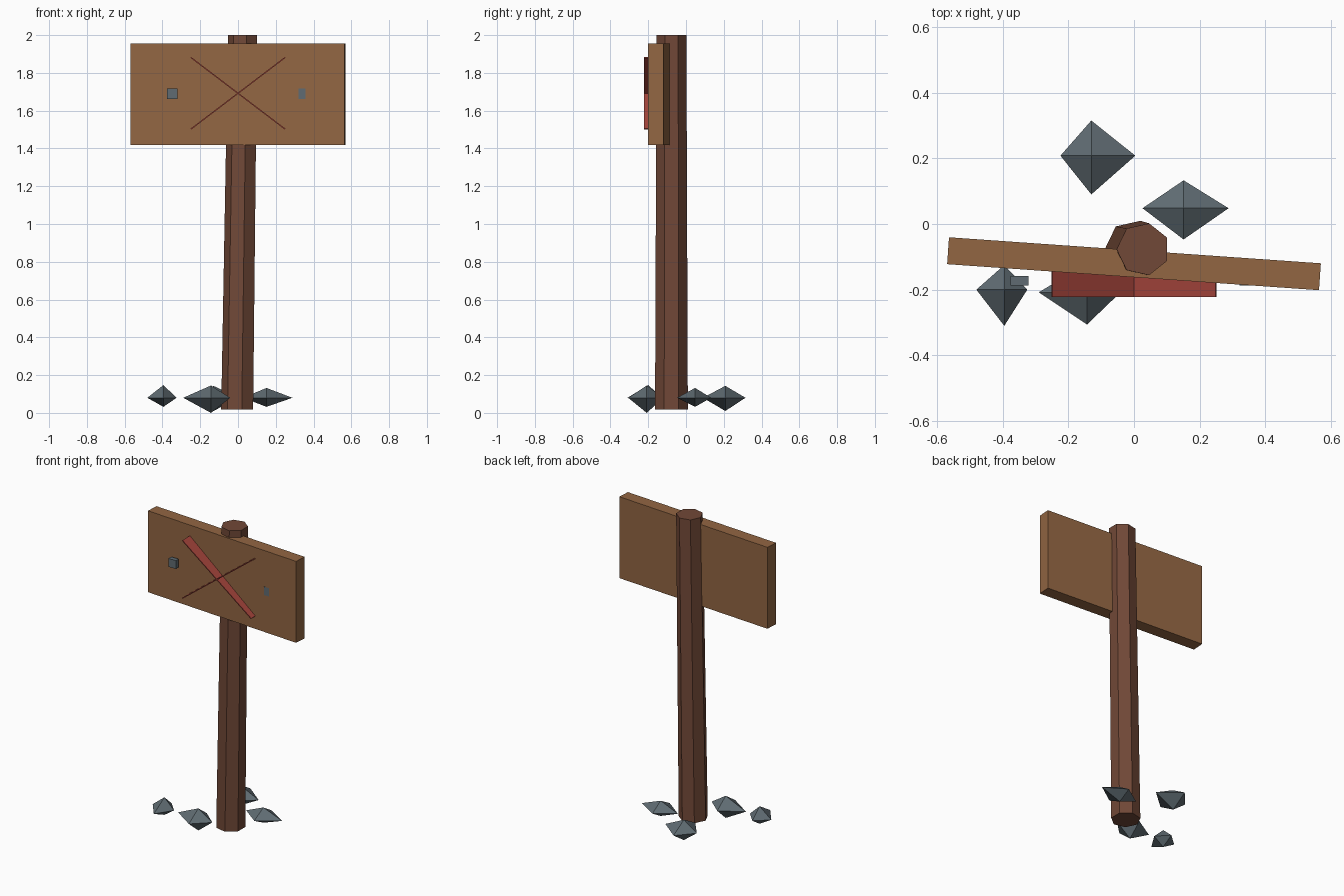
import bpy
from math import sin, cos, pi, atan2, hypot, radians

cube = bpy.data.objects.get("Cube")
if cube:
    bpy.data.objects.remove(cube, do_unlink=True)


def material(name, rgb):
    m = bpy.data.materials.new(name)
    m.use_nodes = True
    m.diffuse_color = (*rgb, 1)
    m.node_tree.nodes["Principled BSDF"].inputs["Base Color"].default_value = (*rgb, 1)
    return m


DARK_WOOD = material("dark wood", (0.165, 0.065, 0.038))
LIGHT_WOOD = material("light wood", (0.29, 0.133, 0.055))
RED = material("red paint", (0.39, 0.06, 0.046))
GREY = material("slate grey", (0.115, 0.148, 0.168))


def mesh_object(name, verts, faces, mat):
    me = bpy.data.meshes.new(name)
    me.from_pydata(verts, [], faces)
    me.materials.append(mat)
    ob = bpy.data.objects.new(name, me)
    bpy.context.collection.objects.link(ob)
    return ob


def box(name, size, loc, mat, rot=(0, 0, 0)):
    bpy.ops.mesh.primitive_cube_add(size=1, location=loc, rotation=rot)
    ob = bpy.context.object
    ob.name = name
    ob.scale = size
    ob.data.materials.append(mat)
    return ob


def rock(name, peak, left, right, front, back, bottom, top):
    """Uneven eight-sided stone; its widest ring lies level."""
    x, y = peak
    z = 0.08
    verts = [(left, y, z), (x, front, z), (right, y, z), (x, back, z),
             (x, y, top), (x, y, bottom)]
    faces = []
    for i in range(4):
        j = (i + 1) % 4
        faces += [(i, j, 4), (j, i, 5)]
    return mesh_object(name, verts, faces, GREY)


# Leaning, tapered seven-sided post
N = 7
verts = []
for cx, z, r in ((0.0, 0.018, 0.089), (0.028, 2.0, 0.081)):
    for i in range(N):
        a = pi + 2 * pi * i / N
        verts.append((cx + r * cos(a), -0.077 + r * sin(a), z))
faces = [(i, (i + 1) % N, N + (i + 1) % N, N + i) for i in range(N)]
faces += [tuple(reversed(range(N))), tuple(range(N, 2 * N))]
mesh_object("post", verts, faces, DARK_WOOD)

# Sign board, turned slightly
box("sign_board", (1.135, 0.082, 0.535), (0, -0.121, 1.687), LIGHT_WOOD,
    (0, 0, radians(-4)))

# Crossed strips standing on edge, and the nails beside them
for side, word in ((-1, "right"), (1, "left")):
    box(f"cross_strip_{word}", (hypot(0.5, 0.38), 0.08, 0.006), (0, -0.182, 1.692),
        RED, (0, side * atan2(0.38, 0.5), 0))
    box(f"nail_{word}", (0.055, 0.029, 0.055), (side * 0.348, -0.1725, 1.69), GREY)

# Stones around the foot
rock("rock_back", (-0.13, 0.208), -0.224, 0.004, 0.09, 0.315, 0.01, 0.143)
rock("rock_left", (0.151, 0.048), 0.026, 0.288, -0.047, 0.133, 0.032, 0.132)
rock("rock_right", (-0.395, -0.2), -0.48, -0.325, -0.31, -0.125, 0.032, 0.147)
rock("rock_front", (-0.143, -0.208), -0.29, -0.041, -0.306, -0.12, 0.0, 0.145)
